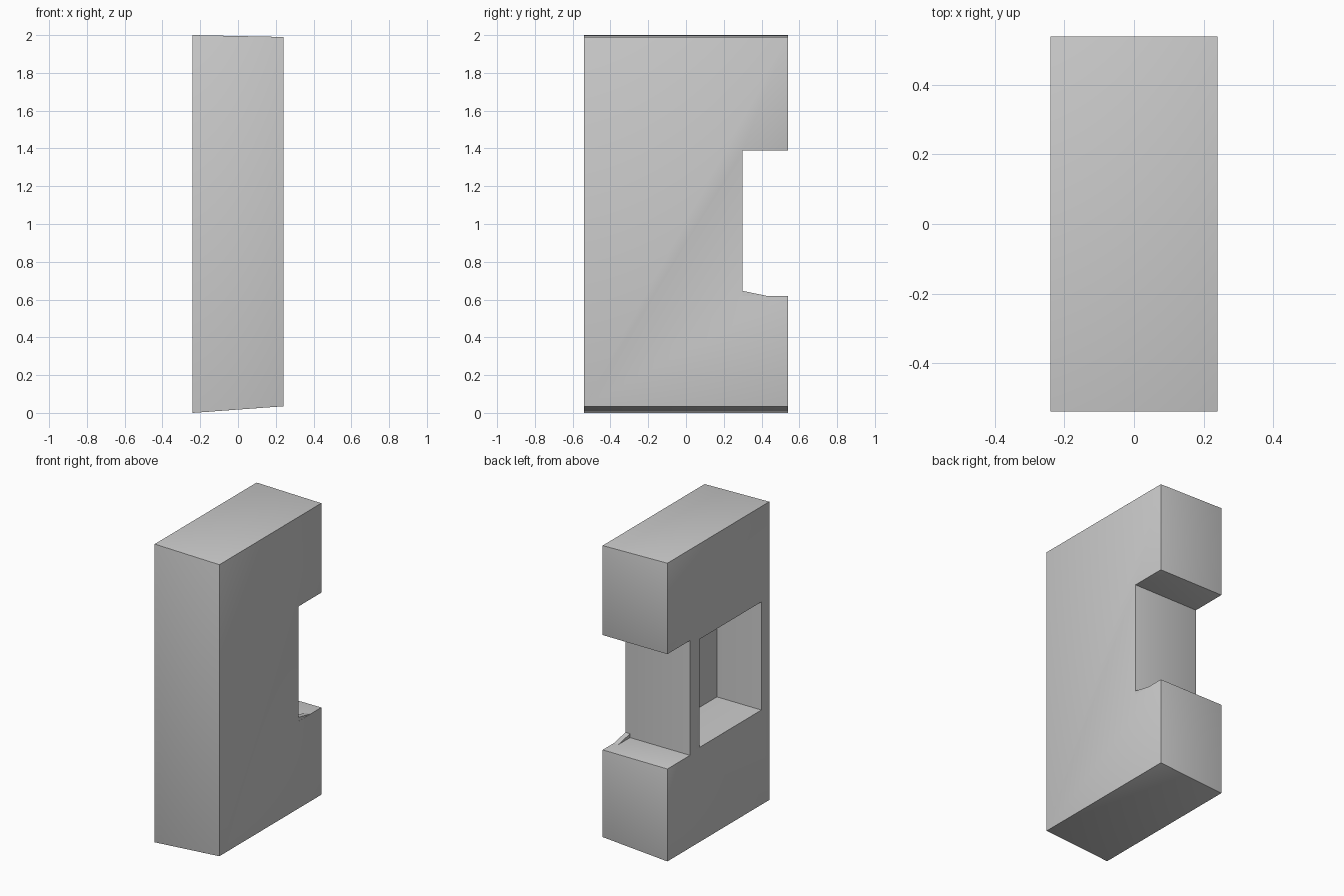
import bpy, bmesh

if "Cube" in bpy.data.objects:
    bpy.data.objects.remove(bpy.data.objects["Cube"])


def prism(name, pts, a, b, axis):
    """Extrude a 2D outline between a and b along x or y."""
    bm = bmesh.new()
    place = (lambda p, t: (t, p[0], p[1])) if axis == 'x' else (lambda p, t: (p[0], t, p[1]))
    lo = [bm.verts.new(place(p, a)) for p in pts]
    hi = [bm.verts.new(place(p, b)) for p in pts]
    bm.faces.new(lo)
    bm.faces.new(hi)
    n = len(pts)
    for i in range(n):
        j = (i + 1) % n
        bm.faces.new((lo[i], lo[j], hi[j], hi[i]))
    bmesh.ops.recalc_face_normals(bm, faces=bm.faces[:])
    me = bpy.data.meshes.new(name)
    bm.to_mesh(me)
    bm.free()
    ob = bpy.data.objects.new(name, me)
    bpy.context.collection.objects.link(ob)
    return ob


def cut(target, cutter):
    """Subtract the cutter, apply, and discard it."""
    mod = target.modifiers.new("cut", 'BOOLEAN')
    mod.operation = 'DIFFERENCE'
    mod.solver = 'EXACT'
    mod.object = cutter
    cutter.hide_render = True
    bpy.context.view_layer.objects.active = target
    bpy.ops.object.modifier_apply(modifier=mod.name)
    bpy.data.objects.remove(cutter)


# Main block with slightly slanted top and bottom
block = prism("notched_block", [(-.24, 0), (.24, .035), (.24, 1.99), (-.24, 2.0)], -.54, .54, 'y')

# Notch through the back
cut(block, prism("notch_cutter", [(.30, .62), (.7, .62), (.7, 1.39), (.30, 1.39)], -.5, .5, 'x'))

# Blind pocket in the left side
cut(block, prism("pocket_cutter", [(-.456, .635), (.197, .635), (.197, 1.36), (-.456, 1.36)], -.5, .09, 'x'))

# Round only the outward edges
bm = bmesh.new()
bm.from_mesh(block.data)
bmesh.ops.remove_doubles(bm, verts=bm.verts[:], dist=1e-5)
bmesh.ops.dissolve_limit(bm, angle_limit=.01, verts=bm.verts[:], edges=bm.edges[:])
edges = [e for e in bm.edges if len(e.link_faces) == 2 and e.calc_face_angle_signed() > .5]
bmesh.ops.bevel(bm, geom=edges, offset=.028, segments=3, profile=.5,
                affect='EDGES', clamp_overlap=True)
bm.to_mesh(block.data)
bm.free()

# Small raised lip on the right edge of the notch floor
lip = prism("notch_lip", [(.29, .58), (.44, .58), (.44, .617), (.29, .648)], .205, .239, 'x')

bpy.ops.object.select_all(action='DESELECT')
block.select_set(True)
bpy.context.view_layer.objects.active = block
bpy.ops.object.shade_smooth_by_angle()
